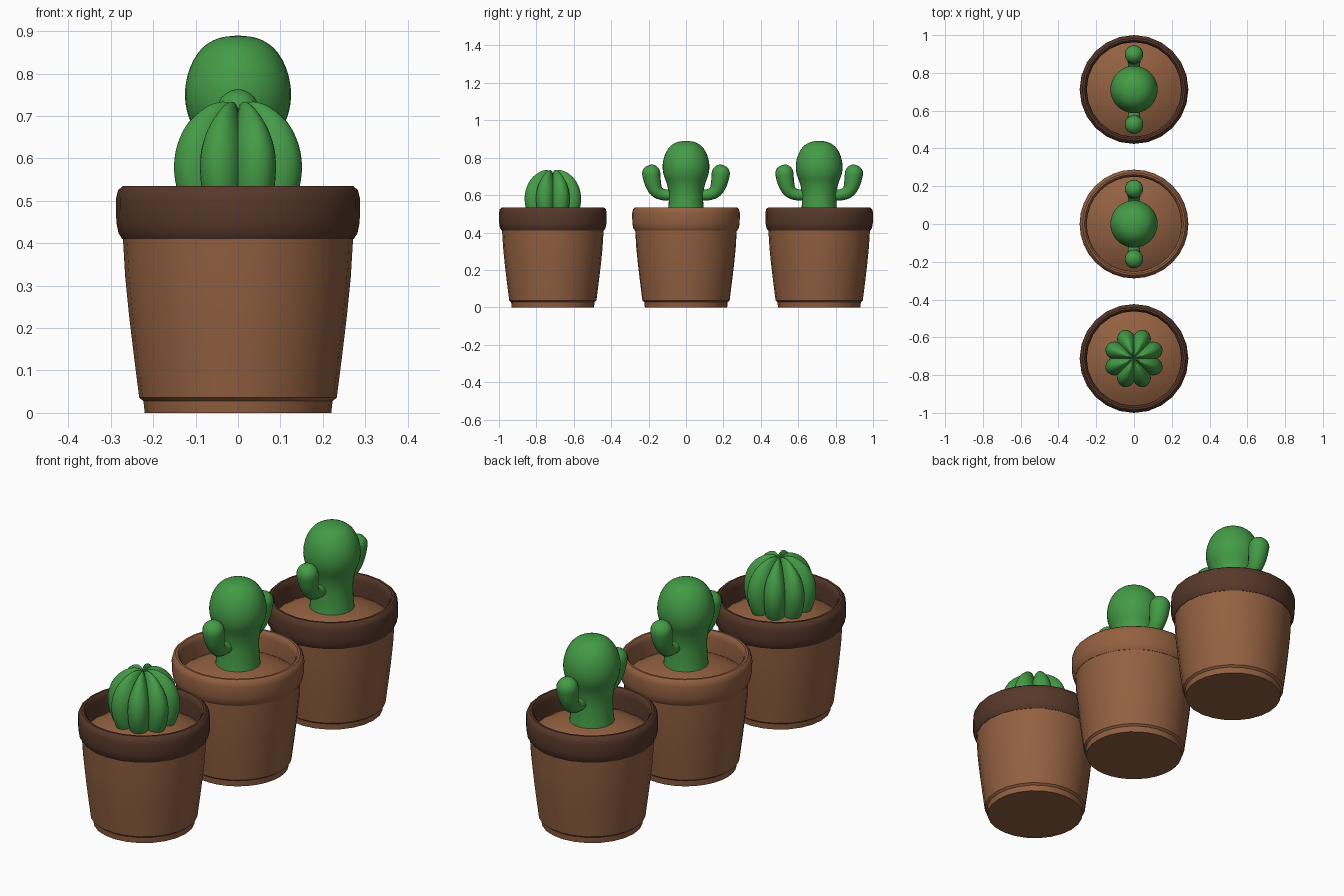
import bpy, bmesh, math
from mathutils import Vector

if "Cube" in bpy.data.objects:
    bpy.data.objects.remove(bpy.data.objects["Cube"])


def material(name, rgb):
    m = bpy.data.materials.new(name)
    m.diffuse_color = (*rgb, 1)
    m.use_nodes = True
    m.node_tree.nodes["Principled BSDF"].inputs["Base Color"].default_value = m.diffuse_color
    return m


TERRACOTTA = material("terracotta brown", (0.29, 0.117, 0.052))
DARK = material("dark brown", (0.095, 0.039, 0.023))
GREEN = material("cactus green", (0.058, 0.33, 0.062))


def finish(name, bm, mat, y, angle=40):
    bmesh.ops.remove_doubles(bm, verts=bm.verts, dist=1e-5)
    bmesh.ops.recalc_face_normals(bm, faces=bm.faces)
    me = bpy.data.meshes.new(name)
    bm.to_mesh(me)
    bm.free()
    me.materials.append(mat)
    ob = bpy.data.objects.new(name, me)
    bpy.context.collection.objects.link(ob)
    ob.location.y = y
    bpy.context.view_layer.objects.active = ob
    ob.select_set(True)
    bpy.ops.object.shade_smooth_by_angle(angle=math.radians(angle))
    ob.select_set(False)
    return ob


def bridge(bm, rings, closed=False):
    pairs = list(zip(rings, rings[1:]))
    if closed:
        pairs.append((rings[-1], rings[0]))
    n = len(rings[0])
    for a, b in pairs:
        for i in range(n):
            j = (i + 1) % n
            bm.faces.new((a[i], a[j], b[j], b[i]))


def lathe(name, profile, mat, y, n=24, closed=False, shape=None, angle=40):
    """Spin an (r, z) profile; shape(r, z, angle) may modulate it."""
    bm = bmesh.new()
    rings = []
    for r, z in profile:
        ring = []
        for i in range(n):
            a = 2 * math.pi * i / n
            rr, zz = shape(r, z, a) if shape else (r, z)
            ring.append(bm.verts.new((rr * math.cos(a), rr * math.sin(a), zz)))
        rings.append(ring)
    bridge(bm, rings, closed)
    return finish(name, bm, mat, y, angle)


def smooth_profile(pts, steps=5):
    """Catmull-Rom through tuples of any length."""
    v = [Vector(p) for p in pts]
    out = []
    for i in range(len(v) - 1):
        p0, p1, p2, p3 = v[max(i - 1, 0)], v[i], v[i + 1], v[min(i + 2, len(v) - 1)]
        for s in range(steps):
            t = s / steps
            out.append(0.5 * (2 * p1 + (p2 - p0) * t + (2 * p0 - 5 * p1 + 4 * p2 - p3) * t * t
                              + (3 * p1 - p0 - 3 * p2 + p3) * t ** 3))
    return out + [v[-1]]


def arm(name, side, y):
    """Round tube bending out and up in the yz plane: (y, z, radius)."""
    path = smooth_profile([(0.06, 0.60, 0.028), (0.12, 0.602, 0.030), (0.158, 0.622, 0.036),
                           (0.177, 0.665, 0.044), (0.186, 0.715, 0.049)], 4)
    end = path[-1]
    for k in range(1, 6):    # rounded tip
        t = math.pi / 2 * k / 5
        path.append(Vector((end.x + 0.003 * k / 5, end.y + 0.048 * math.sin(t),
                            max(end.z * math.cos(t), 1e-7))))
    bm = bmesh.new()
    rings = []
    for i, p in enumerate(path):
        d = path[min(i + 1, len(path) - 1)] - path[max(i - 1, 0)]
        d = Vector((d.x, d.y)).normalized()
        ring = []
        for k in range(16):
            a = 2 * math.pi * k / 16
            u = p.z * math.cos(a)
            ring.append(bm.verts.new((p.z * math.sin(a), side * (p.x - d.y * u), p.y + d.x * u)))
        rings.append(ring)
    bridge(bm, rings)
    bm.faces.new(rings[0])
    finish(name, bm, GREEN, y, 60)


def pot(label, y, rim_mat, n):
    # tapered body with a small foot
    lathe(label + "_pot_body", [(0, 0), (0.22, 0), (0.223, 0.028), (0.233, 0.036), (0.245, 0.13),
                                (0.257, 0.23), (0.266, 0.32), (0.272, 0.42), (0.25, 0.42)],
          TERRACOTTA, y, n)
    # rounded rim
    lathe(label + "_pot_rim", [(0.25, 0.41), (0.273, 0.41), (0.282, 0.424), (0.287, 0.45),
                               (0.288, 0.505), (0.283, 0.525), (0.272, 0.535), (0.262, 0.535),
                               (0.254, 0.526), (0.25, 0.505)], rim_mat, y, n, closed=True)
    # slightly mounded soil
    lathe(label + "_soil", [(0.255, 0.43), (0.21, 0.456), (0.15, 0.48), (0.08, 0.495), (0, 0.50)],
          TERRACOTTA, y, n)


def armed_cactus(label, y):
    prof = smooth_profile([(0.10, 0.47), (0.094, 0.53), (0.092, 0.60), (0.102, 0.66), (0.12, 0.71),
                           (0.125, 0.76), (0.113, 0.815), (0.085, 0.86), (0.045, 0.884), (0, 0.89)], 3)
    lathe(label + "_cactus_trunk", prof, GREEN, y, 32, angle=60)
    for side, word in ((-1, "front"), (1, "back")):
        arm(f"{label}_cactus_{word}_arm", side, y)


def ribs(r, z, a):
    w = abs(math.cos(4 * (a - math.pi / 8)))     # eight rounded ribs
    k = 0.77 + 0.23 * w ** 0.8
    dip = 0.025 * (1 - w) * min(1, max(0, (z - 0.6) / 0.1)) * min(1, r / 0.03)
    return r * k, z - dip


SPACING = 0.712
pot("front", -SPACING, DARK, 24)
pot("middle", 0, TERRACOTTA, 32)
pot("back", SPACING, DARK, 24)
armed_cactus("middle", 0)
armed_cactus("back", SPACING)
# ribbed round cactus
dome = smooth_profile([(0.125, 0.46), (0.148, 0.51), (0.16, 0.57), (0.153, 0.63), (0.125, 0.685),
                       (0.08, 0.722), (0.04, 0.734), (0.015, 0.728), (0, 0.715)], 3)
lathe("round_ribbed_cactus", dome, GREEN, -SPACING, 96, shape=ribs, angle=50)
